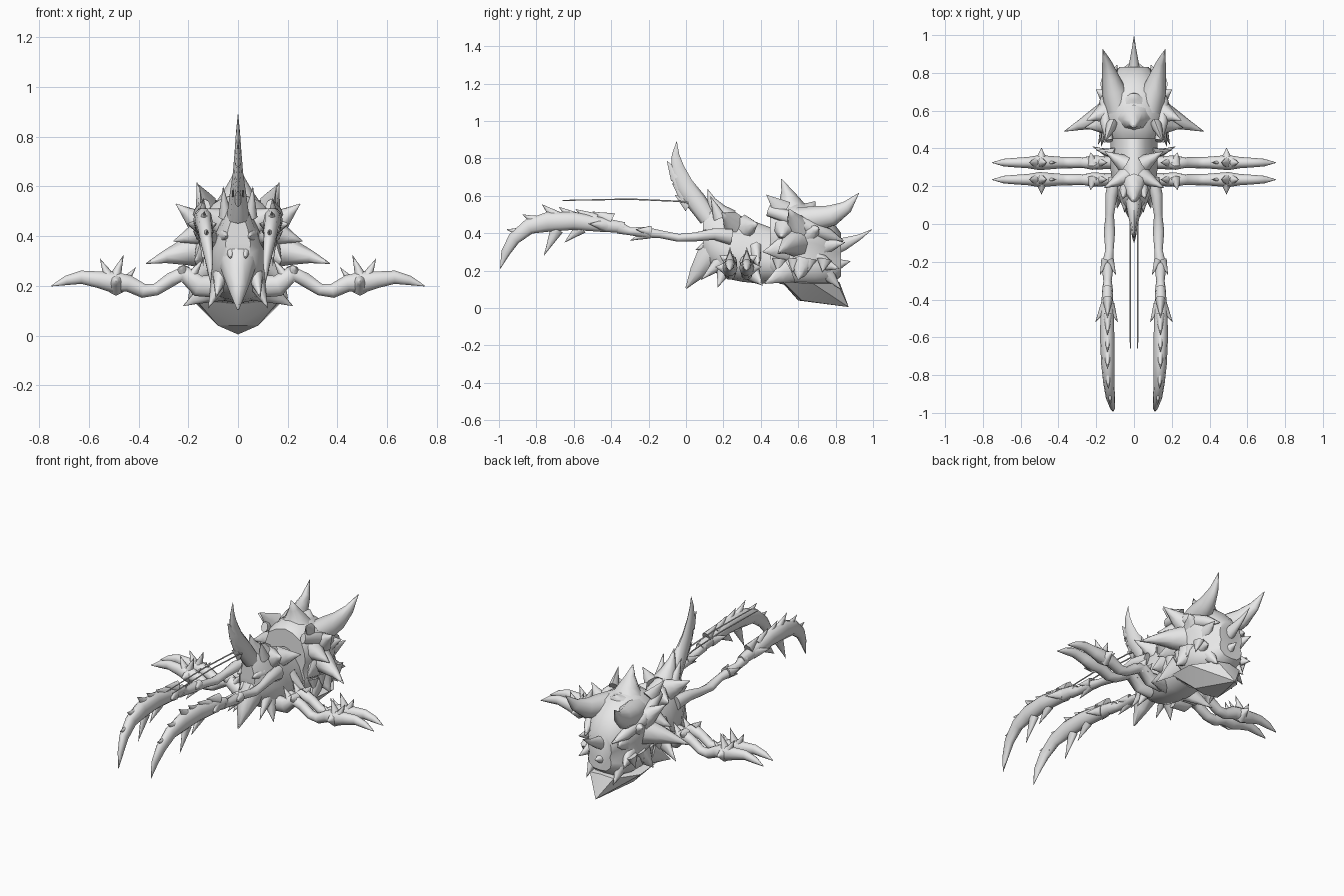
import bpy, bmesh, math
from mathutils import Vector

grey = bpy.data.materials.new("bone grey")
grey.diffuse_color = (0.8, 0.8, 0.8, 1)


def finish(name, bm, mirror=False, angle=70):
    bmesh.ops.recalc_face_normals(bm, faces=bm.faces)
    me = bpy.data.meshes.new(name)
    bm.to_mesh(me)
    bm.free()
    ob = bpy.data.objects.new(name, me)
    bpy.context.collection.objects.link(ob)
    me.materials.append(grey)
    if mirror:
        m = ob.modifiers.new("mirror", 'MIRROR')
        m.use_mirror_merge = False
    bpy.context.view_layer.objects.active = ob
    ob.select_set(True)
    bpy.ops.object.shade_smooth_by_angle(angle=math.radians(angle))
    ob.select_set(False)
    return ob


def skin(bm, rings):
    vr = [[bm.verts.new(p) for p in r] for r in rings]
    n = len(vr[0])
    for a, b in zip(vr, vr[1:]):
        for i in range(n):
            bm.faces.new((a[i], a[(i + 1) % n], b[(i + 1) % n], b[i]))
    bm.faces.new(vr[0])
    bm.faces.new(vr[-1][::-1])


def add_tube(bm, pts, sides=8, up=(0, 0, 1)):
    """Points are (x, y, z, side radius, up radius)."""
    P = [Vector(p[:3]) for p in pts]
    rings = []
    for i, p in enumerate(pts):
        t = (P[min(i + 1, len(P) - 1)] - P[max(i - 1, 0)]).normalized()
        s = t.cross(Vector(up)).normalized()
        u = s.cross(t)
        rings.append([P[i] + s * math.cos(2 * math.pi * k / sides) * p[3]
                      + u * math.sin(2 * math.pi * k / sides) * p[4] for k in range(sides)])
    skin(bm, rings)


def add_spike(bm, base, tip, r, flat=0.8, bend=(0, 0, 0), sides=8):
    a, b, c = Vector(base), Vector(tip), Vector(bend)
    up = (0, 0, 1) if abs((b - a).normalized().z) < 0.8 else (0, 1, 0)
    pts = []
    for f, k in ((0, 1), (0.35, 0.66), (0.7, 0.3), (1, 0.02)):
        q = a.lerp(b, f) + c * 4 * f * (1 - f)
        pts.append((*q, r * k * flat, r * k))
    add_tube(bm, pts, sides, up)


def spikes(name, data, mirror=True):
    bm = bmesh.new()
    for d in data:
        add_spike(bm, *d)
    finish(name, bm, mirror)


def tube(name, pts, sides=8, mirror=True, up=(0, 0, 1)):
    bm = bmesh.new()
    add_tube(bm, pts, sides, up)
    return finish(name, bm, mirror)


def loft(name, secs, profile):
    """Sections are (y, half width, bottom, top); profile is the right half in 0-1 units."""
    bm = bmesh.new()
    full = profile + [(-x, z) for x, z in profile[::-1] if x > 0]
    skin(bm, [[(x * w, y, lo + z * (hi - lo)) for x, z in full] for y, w, lo, hi in secs])
    return finish(name, bm, angle=45)


# skull-shaped shell on the back, with a groove above the jaw
loft("shell", [(0.45, 0.14, 0.17, 0.54), (0.50, 0.16, 0.13, 0.57), (0.60, 0.175, 0.11, 0.57),
               (0.69, 0.17, 0.11, 0.545), (0.77, 0.125, 0.12, 0.48), (0.83, 0.08, 0.17, 0.40)],
     [(0, 0), (0.55, 0.02), (0.9, 0.13), (0.97, 0.27), (0.86, 0.40), (0.98, 0.54), (0.95, 0.68),
      (0.78, 0.87), (0.4, 0.96), (0, 1)])

# keel under the shell
bm = bmesh.new()
for p in [(0, 0.60, 0.04), (0, 0.87, 0.005), (0, 0.52, 0.13), (0, 0.82, 0.14)]:
    bm.verts.new(p)
for s in (1, -1):
    for p in [(0.165, 0.52, 0.14), (0.17, 0.68, 0.13), (0.08, 0.62, 0.04), (0.08, 0.81, 0.13)]:
        bm.verts.new((p[0] * s, p[1], p[2]))
bmesh.ops.convex_hull(bm, input=bm.verts)
finish("keel", bm, angle=30)

# big shell horns
tube("shell_rear_horns", [(0.08, 0.60, 0.47, 0.07, 0.07), (0.105, 0.70, 0.48, 0.065, 0.068),
                          (0.125, 0.78, 0.495, 0.045, 0.058), (0.145, 0.86, 0.54, 0.024, 0.034),
                          (0.165, 0.925, 0.615, 0.001, 0.001)], 10)
spikes("shell_tail_horn", [
    ((0, 0.76, 0.32), (0, 0.995, 0.42), 0.055, 0.75, (0, 0, -0.015), 10),
    ((0, 0.76, 0.22), (0, 0.88, 0.25), 0.055, 1.0)], False)
spikes("shell_crest", [
    ((0, 0.56, 0.53), (0, 0.51, 0.69), 0.085, 1.1, (0, 0.01, -0.01), 8),
    ((0, 0.64, 0.50), (0, 0.69, 0.57), 0.08, 1.3)], False)
spikes("shell_side_spikes", [
    ((0.12, 0.59, 0.35), (0.37, 0.49, 0.29), 0.085, 0.95, (0, 0, 0.01)),
    ((0.13, 0.60, 0.43), (0.25, 0.55, 0.53), 0.07, 1.0),
    ((0.13, 0.53, 0.42), (0.26, 0.51, 0.38), 0.065, 1.0),
    ((0.12, 0.66, 0.40), (0.20, 0.71, 0.43), 0.07, 1.0),
    ((0.13, 0.62, 0.23), (0.20, 0.60, 0.15), 0.07, 1.0),
    ((0.11, 0.70, 0.25), (0.15, 0.82, 0.21), 0.06, 0.7),
    ((0.10, 0.72, 0.33), (0.13, 0.85, 0.35), 0.06, 0.7),
    ((0.09, 0.74, 0.20), (0.09, 0.83, 0.10), 0.05)])
# jagged front rim and teeth
spikes("shell_front_teeth", [
    ((0.12, 0.52, 0.52), (0.155, 0.43, 0.605), 0.06, 0.5),
    ((0.14, 0.54, 0.32), (0.175, 0.41, 0.30), 0.08, 0.45),
    ((0.14, 0.55, 0.20), (0.19, 0.42, 0.13), 0.07, 0.5)]
    + [((0.155, 0.50 + 0.08 * i, 0.26), (0.17, 0.49 + 0.08 * i, 0.19), 0.04, 0.6) for i in range(4)])
# brow ridge along each side of the skull
tube("brow_ridge", [(0.13, 0.44, 0.52, 0.02, 0.03), (0.15, 0.54, 0.49, 0.03, 0.035),
                    (0.15, 0.64, 0.44, 0.035, 0.04), (0.12, 0.76, 0.39, 0.03, 0.035),
                    (0.09, 0.84, 0.36, 0.004, 0.004)])

# thorax and head, narrow along the top
egg = [(0, 0), (0.55, 0.04), (0.95, 0.22), (1, 0.42), (0.78, 0.68), (0.48, 0.88), (0.25, 0.97), (0, 1)]
loft("thorax", [(0.09, 0.05, 0.28, 0.50), (0.13, 0.085, 0.21, 0.54), (0.20, 0.115, 0.16, 0.53),
                (0.30, 0.125, 0.14, 0.49), (0.40, 0.125, 0.13, 0.45), (0.48, 0.125, 0.14, 0.42)], egg)
tube("snout", [(0, 0.20, 0.34, 0.09, 0.10), (0, 0.12, 0.27, 0.07, 0.075), (0, 0.06, 0.19, 0.04, 0.045),
               (0, 0.0, 0.105, 0.004, 0.004)], 10, False)
spikes("face_spikes", [
    ((0.05, 0.18, 0.48), (0.06, 0.13, 0.60), 0.035),
    ((0.05, 0.15, 0.40), (0.05, 0.06, 0.40), 0.04),
    ((0.03, 0.12, 0.34), (0.03, 0.05, 0.31), 0.03),
    ((0.07, 0.18, 0.24), (0.09, 0.08, 0.15), 0.04)])
# star of points around the thorax
spikes("thorax_spikes", [
    ((0.05, 0.25, 0.45), (0.16, 0.19, 0.51), 0.07, 0.7),
    ((0.05, 0.32, 0.43), (0.155, 0.385, 0.45), 0.07, 0.7),
    ((0.08, 0.37, 0.30), (0.20, 0.39, 0.22), 0.065, 0.6),
    ((0.08, 0.35, 0.20), (0.22, 0.41, 0.12), 0.065, 0.6),
    ((0.07, 0.21, 0.22), (0.12, 0.17, 0.11), 0.05)])
spikes("thorax_crest", [((0, 0.21, 0.47), (0, 0.115, 0.635), 0.075, 0.9, (0, -0.01, -0.01), 8)], False)

# tall serrated head horn
tube("head_horn", [(0, 0.12, 0.48, 0.045, 0.05), (0, 0.055, 0.57, 0.033, 0.055), (0, -0.01, 0.66, 0.02, 0.048),
                   (0, -0.045, 0.75, 0.013, 0.035), (0, -0.056, 0.82, 0.008, 0.02),
                   (0, -0.05, 0.89, 0.001, 0.001)], 8, False, (0, 1, 0))
spikes("horn_serrations", [
    ((0, 0.02 - 0.022 * i, 0.55 + 0.05 * i), (0, -0.06 - 0.014 * i, 0.605 + 0.06 * i), 0.04, 0.35)
    for i in range(4)], False)

# long thin antennae
tube("antennae", [(0.02, 0.08, 0.55, 0.005, 0.005), (0.02, -0.03, 0.57, 0.004, 0.004),
                  (0.02, -0.30, 0.582, 0.004, 0.004), (0.02, -0.66, 0.575, 0.003, 0.003)], 5)

# front arms with long blades
tube("claw_arm", [(0.10, 0.24, 0.38, 0.035, 0.045), (0.12, 0.15, 0.395, 0.032, 0.032),
                  (0.128, 0.05, 0.38, 0.022, 0.025), (0.13, -0.04, 0.375, 0.03, 0.022),
                  (0.13, -0.14, 0.395, 0.022, 0.022), (0.14, -0.22, 0.405, 0.032, 0.03),
                  (0.14, -0.30, 0.41, 0.022, 0.022), (0.14, -0.36, 0.43, 0.03, 0.035)], 10)
tube("claw_blade", [(0.14, -0.33, 0.43, 0.025, 0.03), (0.142, -0.45, 0.445, 0.035, 0.04),
                    (0.142, -0.60, 0.465, 0.038, 0.05), (0.138, -0.74, 0.46, 0.036, 0.055),
                    (0.133, -0.84, 0.435, 0.03, 0.043), (0.125, -0.92, 0.37, 0.024, 0.035),
                    (0.115, -0.965, 0.295, 0.015, 0.025), (0.11, -0.993, 0.21, 0.001, 0.001)], 10)
spikes("claw_spikes", [
    ((0.14, -0.40 - 0.09 * i, 0.465), (0.14, -0.50 - 0.09 * i, 0.515 + 0.013 * min(i, 3)), 0.045, 0.6)
    for i in range(4)] + [
    ((0.14, -0.77, 0.45), (0.135, -0.875, 0.50), 0.042, 0.6),
    ((0.13, -0.86, 0.40), (0.125, -0.96, 0.42), 0.035, 0.6),
    ((0.14, -0.69, 0.42), (0.14, -0.76, 0.28), 0.035, 0.6),
    ((0.14, -0.56, 0.43), (0.14, -0.65, 0.35), 0.035, 0.6),
    ((0.15, -0.43, 0.44), (0.205, -0.52, 0.45), 0.035),
    ((0.13, -0.43, 0.44), (0.085, -0.52, 0.45), 0.035),
    ((0.15, -0.19, 0.41), (0.18, -0.27, 0.42), 0.03),
    ((0.13, -0.19, 0.41), (0.095, -0.27, 0.42), 0.03),
    ((0.14, -0.20, 0.40), (0.14, -0.30, 0.36), 0.03)])

# two pairs of side legs, each with its outward spikes
for label, y, side in (("front_leg", 0.235, -1), ("rear_leg", 0.325, 1)):
    tube(label, [(0.08, y, 0.20, 0.035, 0.05), (0.16, y, 0.20, 0.035, 0.045), (0.22, y, 0.25, 0.038, 0.035),
                 (0.27, y, 0.225, 0.028, 0.03), (0.33, y, 0.185, 0.03, 0.025), (0.38, y, 0.18, 0.03, 0.03),
                 (0.44, y, 0.21, 0.035, 0.035), (0.50, y, 0.215, 0.04, 0.045), (0.56, y, 0.225, 0.03, 0.035),
                 (0.63, y, 0.235, 0.025, 0.028), (0.69, y, 0.222, 0.02, 0.02),
                 (0.75, y, 0.20, 0.002, 0.002)], 10)
    spikes(label + "_spikes", [
        ((0.50, y, 0.22), (0.46, y, 0.325), 0.035),
        ((0.51, y, 0.22), (0.555, y, 0.31), 0.035),
        ((0.49, y, 0.21), (0.49, y + side * 0.078, 0.22), 0.05),
        ((0.47, y, 0.20), (0.41, y, 0.275), 0.025),
        ((0.22, y, 0.25), (0.23, y + side * 0.055, 0.28), 0.04),
        ((0.20, y, 0.22), (0.14, y, 0.31), 0.035)])
